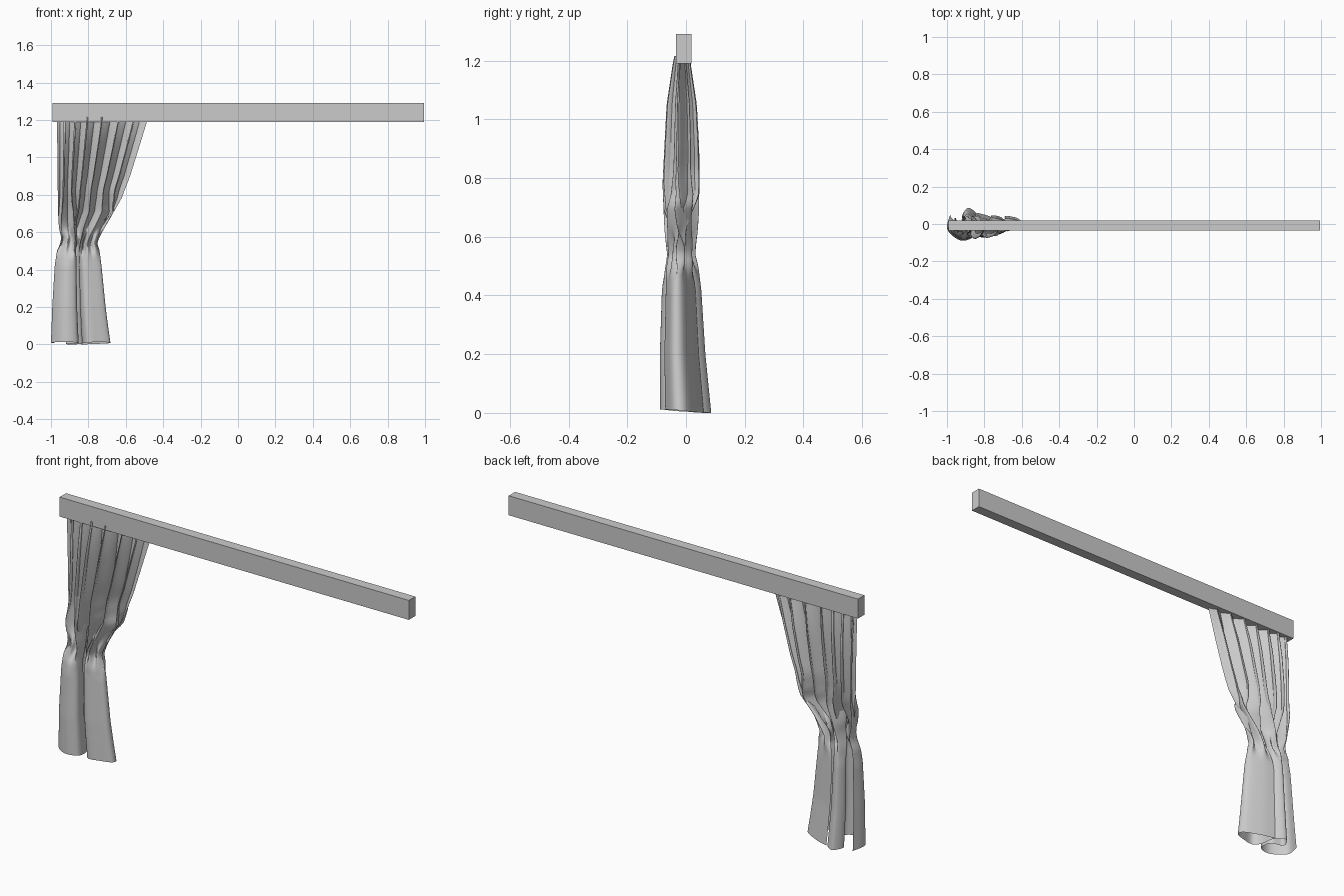
import bpy, bmesh, math
from mathutils import Vector

if "Cube" in bpy.data.objects:
    bpy.data.objects.remove(bpy.data.objects["Cube"])

NU, NV = 200, 70


def lerp_table(table, z):
    """Smoothly interpolate rows (z, a, b, ...) sorted from top to bottom."""
    if z >= table[0][0]:
        return table[0][1:]
    for p, q in zip(table, table[1:]):
        if z >= q[0]:
            t = (p[0] - z) / (p[0] - q[0])
            return [a + (b - a) * t for a, b in zip(p[1:], q[1:])]
    return table[-1][1:]


def catmull(pts, u):
    n = len(pts) - 1
    i = min(int(u * n), n - 1)
    t = u * n - i
    a, b, c, d = [Vector(pts[min(max(i + k, 0), n)]) for k in (-1, 0, 1, 2)]
    return 0.5 * (2 * b + (c - a) * t + (2 * a - 5 * b + 4 * c - d) * t * t
                  + (3 * b - a - 3 * c + d) * t ** 3)


def smooth(t):
    t = min(max(t, 0), 1)
    return t * t * (3 - 2 * t)


def remap(v, lo, hi):
    a, b = min(v), max(v)
    return [lo + (hi - lo) * (k - a) / (b - a) for k in v]


# pelmet rail
bpy.ops.mesh.primitive_cube_add(size=1, location=(0.002, -0.0075, 1.24))
rail = bpy.context.object
rail.name = "curtain_rail"
rail.scale = (1.985, 0.052, 0.10)
bpy.ops.object.transform_apply(location=False, rotation=False, scale=True)

# curtain silhouette: z, left x, right x, front y, back y
outline = [
    (1.215, -0.968, -0.485, -0.040, 0.013), (1.19, -0.968, -0.487, -0.045, 0.016),
    (1.05, -0.966, -0.530, -0.066, 0.037), (0.90, -0.965, -0.577, -0.074, 0.045),
    (0.78, -0.963, -0.623, -0.080, 0.046), (0.68, -0.961, -0.680, -0.076, 0.044),
    (0.62, -0.957, -0.715, -0.073, 0.040), (0.57, -0.945, -0.742, -0.068, 0.034),
    (0.54, -0.950, -0.752, -0.064, 0.032), (0.50, -0.968, -0.740, -0.070, 0.042),
    (0.42, -0.980, -0.730, -0.082, 0.052), (0.20, -0.993, -0.708, -0.089, 0.066),
    (0.0, -1.0, -0.682, -0.088, 0.086)]

# folded cross-section of the hem
hem = [(-0.985, 0.05), (-1.0, -0.03), (-0.93, -0.087), (-0.86, -0.07), (-0.86, 0.0),
       (-0.92, 0.03), (-0.89, 0.085), (-0.84, 0.05), (-0.83, -0.03), (-0.80, -0.07),
       (-0.74, -0.062), (-0.685, -0.04), (-0.69, 0.0), (-0.77, 0.04), (-0.84, 0.06)]

# tied-back curtain cloth
bm = bmesh.new()
rows = []
for j in range(NV + 1):
    z = 1.215 * (1 - j / NV)
    left, right, front, back = lerp_table(outline, z)
    w = smooth((0.85 - z) / 0.45)
    waist = math.exp(-((z - 0.55) / 0.05) ** 2)
    xs, ys = [], []
    for i in range(NU + 1):
        u = i / NU
        ph = 2 * math.pi * (7 * u + 0.35 * math.sin(5 * u))
        env = 0.35 + 0.65 * math.sin(math.pi * u ** 0.8)
        px = u + 0.025 * math.sin(2 * ph)
        py = env * (math.sin(ph) + 0.3 * math.sin(9 * u + 1))
        h = catmull(hem, u)
        hx, hy = (h.x + 1) / 0.32, h.y / 0.087
        xs.append(px * (1 - w) + hx * w)
        ys.append(py * (1 - w) + hy * w + 0.35 * waist * math.sin(2 * math.pi * 13 * u))
    xs, ys = remap(xs, left, right), remap(ys, front, back)
    drop = smooth((0.1 - z) / 0.1)
    rows.append([bm.verts.new((x, y, z + drop * 0.006 * (1 + math.sin(11 * i / NU))))
                 for i, (x, y) in enumerate(zip(xs, ys))])
for r, s in zip(rows, rows[1:]):
    for i in range(NU):
        bm.faces.new((r[i], s[i], s[i + 1], r[i + 1])).smooth = True
mesh = bpy.data.meshes.new("curtain")
bm.to_mesh(mesh)
bm.free()
curtain = bpy.data.objects.new("curtain", mesh)
bpy.context.collection.objects.link(curtain)
